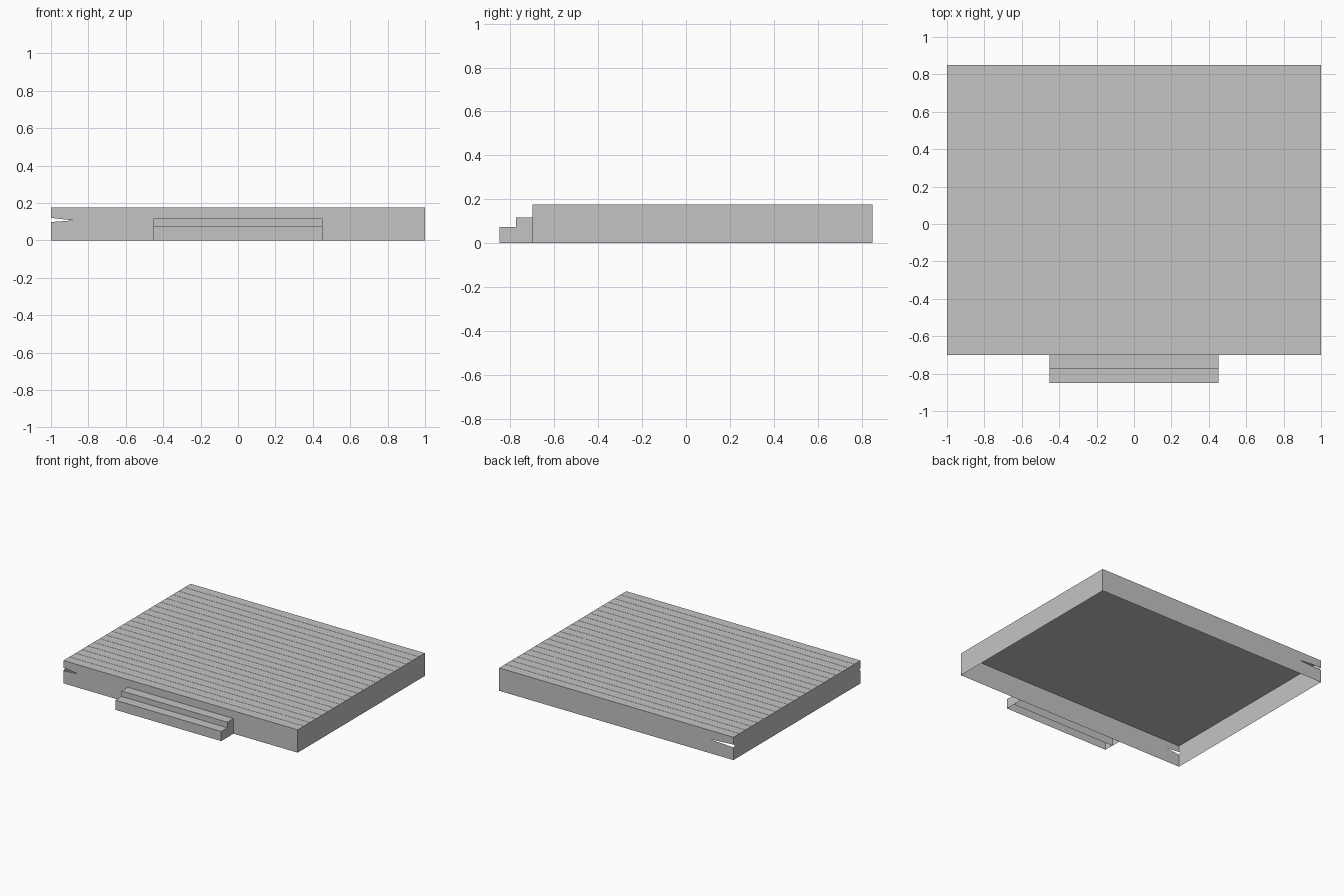
import bpy
import bmesh

cube = bpy.data.objects.get("Cube")
if cube:
    bpy.data.objects.remove(cube, do_unlink=True)

GREY = (0.55, 0.55, 0.55, 1.0)
grey = bpy.data.materials.new("plain grey")
grey.use_nodes = True
grey.diffuse_color = GREY
grey.node_tree.nodes["Principled BSDF"].inputs["Base Color"].default_value = GREY

HALF_X, FRONT, BACK, TOP = 1.0, -0.70, 0.85, 0.176


def make_object(name, polygons):
    """Build a flat-shaded object from a few polygons."""
    bm = bmesh.new()
    for poly in polygons:
        bm.faces.new([bm.verts.new(p) for p in poly])
    bmesh.ops.remove_doubles(bm, verts=bm.verts, dist=0.0001)
    mesh = bpy.data.meshes.new(name)
    bm.to_mesh(mesh)
    bm.free()
    mesh.materials.append(grey)
    obj = bpy.data.objects.new(name, mesh)
    bpy.context.collection.objects.link(obj)
    return obj


def prism(name, profile, half_x):
    """Sweep a (y, z) profile along x and cap both ends."""
    ends = [[(x, y, z) for y, z in profile] for x in (-half_x, half_x)]
    count = len(profile)
    sides = [(ends[0][i], ends[0][(i + 1) % count],
              ends[1][(i + 1) % count], ends[1][i]) for i in range(count)]
    return make_object(name, [ends[0][::-1], ends[1]] + sides)


# Plank deck: flat underneath, narrow grooves between planks
PLANKS, GAP, DEPTH = 21, 0.002, 0.005
pitch = (BACK - FRONT) / PLANKS
profile = [(FRONT, TOP - 0.008), (FRONT, TOP)]
for i in range(1, PLANKS):
    y = FRONT + i * pitch
    profile += [(y - GAP / 2, TOP), (y - GAP / 2, TOP - DEPTH),
                (y + GAP / 2, TOP - DEPTH), (y + GAP / 2, TOP)]
profile += [(BACK, TOP), (BACK, TOP - 0.008)]
prism("deck_planks", profile[::-1], HALF_X)


# Thin skirt boards, split open at the two right-hand corners
def split_board(start, end, splits):
    """Outline (u, z) of a board with a thin wedge missing at given ends."""
    outline = [(start, 0), (end, 0)]
    if splits[1]:
        outline += [(end, 0.098), (end - splits[1], 0.107), (end, 0.12)]
    outline += [(end, TOP), (start, TOP)]
    if splits[0]:
        outline += [(start, 0.12), (start + splits[0], 0.107), (start, 0.098)]
    return outline


for name, y, split in (("front_skirt", FRONT, 0.12), ("back_skirt", BACK, 0.2)):
    board = [(x, y, z) for x, z in split_board(-HALF_X, HALF_X, (split, 0))]
    make_object(name, [board if y < 0 else board[::-1]])
for name, x, split in (("right_skirt", -HALF_X, 0.02), ("left_skirt", HALF_X, 0)):
    board = [(x, y, z) for y, z in split_board(FRONT, BACK, (split, split))]
    make_object(name, [board if x > 0 else board[::-1]])


# Hollow steps: tread, riser and two cheeks each
def step(name, front, back, height, half_x=0.452):
    a, b = -half_x, half_x
    make_object(name, [
        [(a, front, height), (b, front, height), (b, back, height), (a, back, height)],
        [(a, front, 0), (b, front, 0), (b, front, height), (a, front, height)],
        [(b, front, 0), (b, back, 0), (b, back, height), (b, front, height)],
        [(a, back, 0), (a, front, 0), (a, front, height), (a, back, height)],
    ])


step("upper_step", -0.775, FRONT, 0.117)
step("lower_step", -0.85, -0.775, 0.074)
